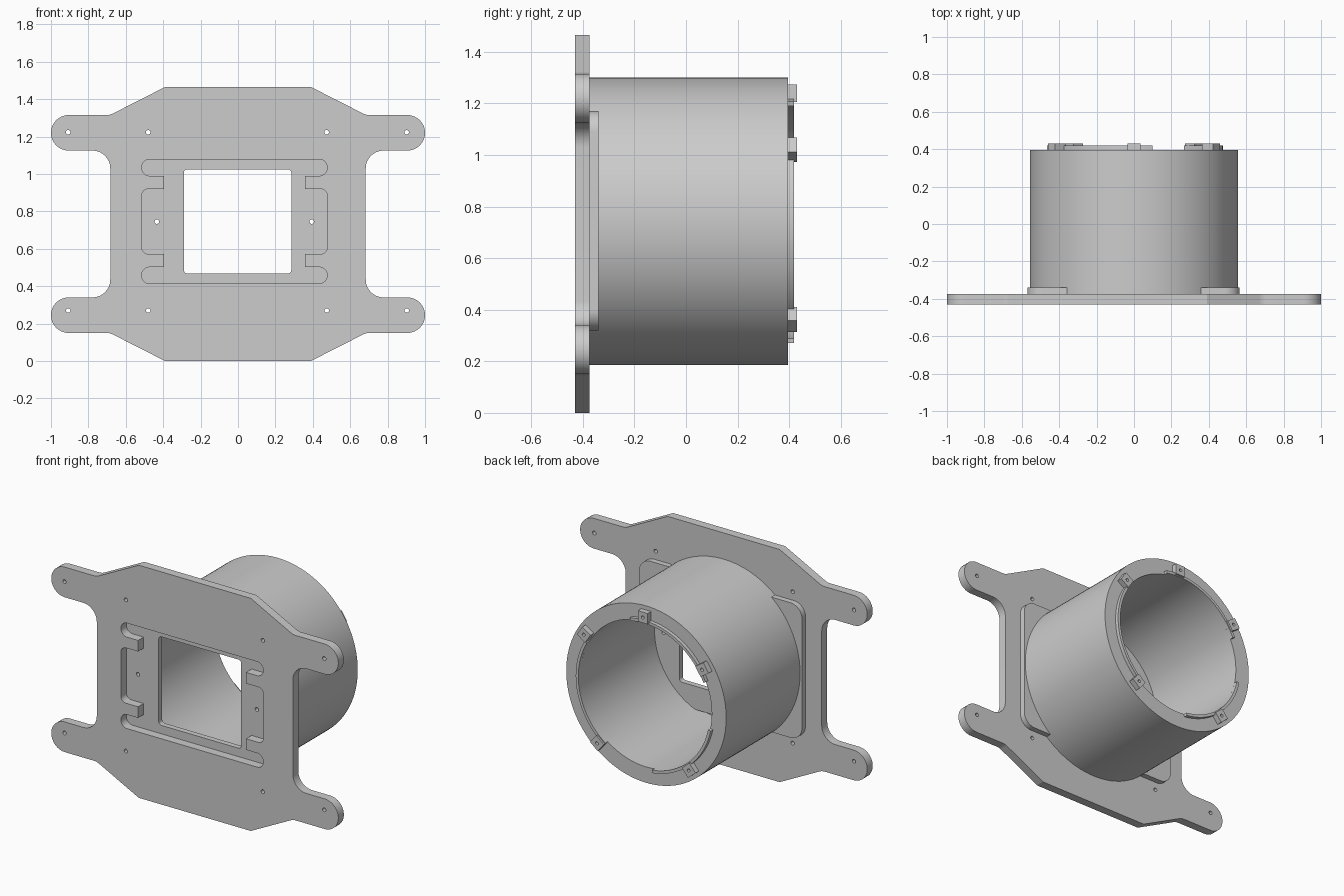
import bpy, bmesh
from math import cos, sin, tan, pi, radians
from mathutils import Vector

cube = bpy.data.objects.get("Cube")
if cube:
    bpy.data.objects.remove(cube, do_unlink=True)

grey = bpy.data.materials.new("plain grey")
grey.use_nodes = True
colour = (0.604, 0.604, 0.604, 1)
grey.diffuse_color = colour
grey.node_tree.nodes["Principled BSDF"].inputs["Base Color"].default_value = colour

AXIS_Z = 0.743          # height of the tube axis
BACK = -0.375           # rear face of the mounting plate


def rounded(corners, steps=10):
    """Closed outline from (x, z, radius) corners, each one filleted."""
    out = []
    for i, (x, z, r) in enumerate(corners):
        p = Vector((x, z))
        if r == 0:
            out.append(p)
            continue
        a = (Vector(corners[i - 1][:2]) - p).normalized()
        b = (Vector(corners[(i + 1) % len(corners)][:2]) - p).normalized()
        half = a.angle(b) / 2
        centre = p + (a + b).normalized() * (r / sin(half))
        start = p + a * (r / tan(half)) - centre
        end = p + b * (r / tan(half)) - centre
        for k in range(steps + 1):
            out.append(centre + start.lerp(end, k / steps).normalized() * r)
    return out


def rectangle(x0, x1, z0, z1, r):
    return rounded([(x0, z0, r), (x1, z0, r), (x1, z1, r), (x0, z1, r)])


def arc(x, z, r, a0=0, a1=360, n=96):
    count = n if a1 - a0 >= 360 else n + 1
    angles = [radians(a0 + (a1 - a0) * k / n) for k in range(count)]
    return [Vector((x + r * cos(a), z + r * sin(a))) for a in angles]


def extrude(name, loops, y0, y1):
    """Solid from x-z outlines (later loops are holes), from y0 to y1."""
    curve = bpy.data.curves.new(name, 'CURVE')
    curve.dimensions = '2D'
    curve.fill_mode = 'BOTH'
    curve.extrude = (y1 - y0) / 2
    for loop in loops:
        spline = curve.splines.new('POLY')
        spline.points.add(len(loop) - 1)
        for point, p in zip(spline.points, loop):
            point.co = (p.x, p.y, 0, 1)
        spline.use_cyclic_u = True
    obj = bpy.data.objects.new(name, curve)
    bpy.context.collection.objects.link(obj)
    obj.rotation_euler.x = pi / 2
    obj.location.y = (y0 + y1) / 2
    bpy.ops.object.select_all(action='DESELECT')
    obj.select_set(True)
    bpy.context.view_layer.objects.active = obj
    bpy.ops.object.convert(target='MESH')
    obj = bpy.context.object
    bm = bmesh.new()
    bm.from_mesh(obj.data)
    bmesh.ops.remove_doubles(bm, verts=bm.verts, dist=0.0002)
    bmesh.ops.recalc_face_normals(bm, faces=bm.faces)
    bm.to_mesh(obj.data)
    bm.free()
    obj.data.materials.clear()
    obj.data.materials.append(grey)
    bpy.ops.object.shade_smooth_by_angle(angle=radians(30))


def mirrored(quarter, cx, cz):
    """Complete an outline from its upper right quarter, listed top to side."""
    right = quarter + [(x, 2 * cz - z, r) for x, z, r in reversed(quarter)]
    return rounded(right + [(2 * cx - x, z, r) for x, z, r in reversed(right)])


# Mounting plate: four rounded arms, screw holes and a stepped slot
outline = mirrored([(0.39, 1.465, 0.01), (0.685, 1.315, 0.08), (1, 1.315, 0.0945),
                    (1, 1.125, 0.0945), (0.683, 1.125, 0.095)], 0, 0.7325)
slot = mirrored([(0.477, 1.078, 0.043), (0.477, 0.99, 0.043), (0.357, 0.99, 0),
                 (0.357, 0.92, 0), (0.477, 0.92, 0.035)], -0.019, 0.746)
screws = [arc(x, z, 0.012, n=20) for x in (-0.908, -0.48, 0.474, 0.902)
          for z in (0.27, 1.223)]
extrude("mounting_plate", [outline, slot] + screws, -0.43, BACK)

# Backing pad with the rectangular window and two pin holes
pad = rectangle(-0.57, 0.565, 0.32, 1.17, 0.08)
window = rectangle(-0.29, 0.285, 0.467, 1.025, 0.02)
pins = [arc(x, 0.745, 0.012, n=20) for x in (-0.434, 0.394)]
extrude("backing_pad", [pad, window] + pins, BACK, -0.34)

# Tube
extrude("tube", [arc(0, AXIS_Z, 0.557, n=128), arc(0, AXIS_Z, 0.457, n=128)],
        BACK, 0.396)

# Raised lips along the rear inner edge
for i, (a0, a1) in enumerate([(78, 155), (192, 263), (306, 390)]):
    lip = arc(0, AXIS_Z, 0.475, a0, a1, 28) + arc(0, AXIS_Z, 0.457, a0, a1, 28)[::-1]
    extrude(f"rear_lip_{i + 1}", [lip], 0.39, 0.419)

# Drilled tabs around the rear rim
for i, degrees in enumerate((34, 90, 146, 230, 310)):
    a = radians(degrees)
    out, side = Vector((cos(a), sin(a))), Vector((-sin(a), cos(a)))
    centre = Vector((0, AXIS_Z)) + out * 0.497
    block = [centre + out * u * 0.034 + side * v * 0.034
             for u, v in ((-1, -1), (1, -1), (1, 1), (-1, 1))]
    extrude(f"rim_tab_{i + 1}", [block, arc(*centre, 0.01, n=16)], 0.39, 0.43)
